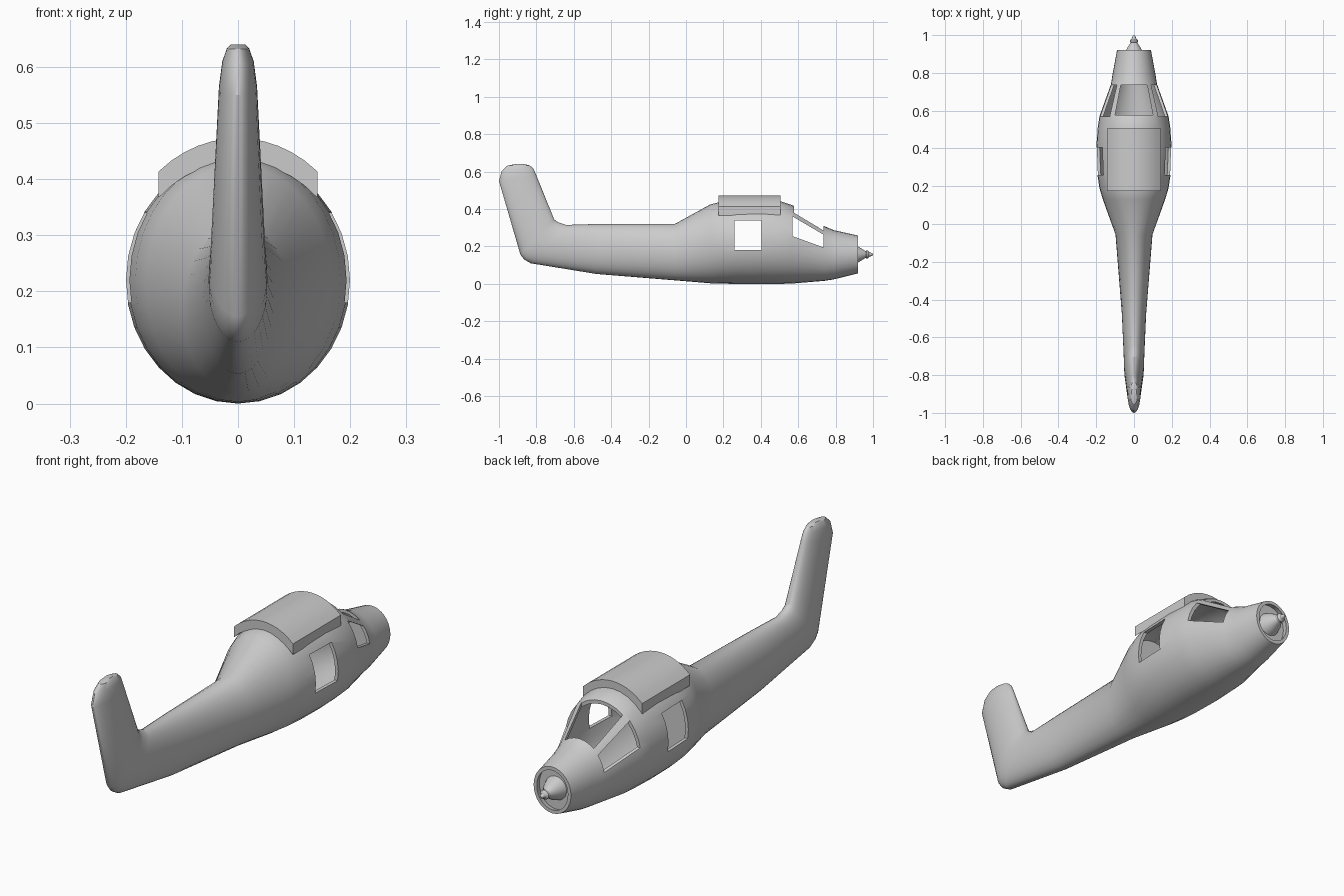
import bpy, bmesh
from math import sin, cos, pi, sqrt, radians

if "Cube" in bpy.data.objects:
    bpy.data.objects.remove(bpy.data.objects["Cube"])

SEG = 32
SHELL = 0.015


def make(name, verts, faces):
    me = bpy.data.meshes.new(name)
    me.from_pydata(verts, [], faces)
    bm = bmesh.new()
    bm.from_mesh(me)
    bmesh.ops.remove_doubles(bm, verts=bm.verts, dist=1e-5)
    bmesh.ops.recalc_face_normals(bm, faces=bm.faces)
    bm.to_mesh(me)
    bm.free()
    ob = bpy.data.objects.new(name, me)
    bpy.context.collection.objects.link(ob)
    return ob


def loft(name, rings):
    """Skin a closed body through rings of points, with capped ends."""
    n = len(rings[0])
    verts = [p for r in rings for p in r]
    faces = [(i * n + j, i * n + (j + 1) % n, (i + 1) * n + (j + 1) % n, (i + 1) * n + j)
             for i in range(len(rings) - 1) for j in range(n)]
    faces += [tuple(range(n)), tuple(range(len(verts) - n, len(verts)))]
    return make(name, verts, faces)


def ellipse(ay, az, by, bz, w, inset=0):
    """Elliptical ring between keel point a and spine point b, half width w."""
    cy, cz, hy, hz = (ay + by) / 2, (az + bz) / 2, (by - ay) / 2, (bz - az) / 2
    k = 1 - inset / sqrt(hy * hy + hz * hz)
    return [((w - inset) * sin(2 * pi * j / SEG),
             cy + hy * k * cos(2 * pi * j / SEG),
             cz + hz * k * cos(2 * pi * j / SEG)) for j in range(SEG)]


def smooth(ob):
    bpy.ops.object.select_all(action='DESELECT')
    ob.select_set(True)
    bpy.context.view_layer.objects.active = ob
    bpy.ops.object.shade_smooth_by_angle(angle=radians(30))


def cut(ob, cutter):
    mod = ob.modifiers.new("cut", 'BOOLEAN')
    mod.operation, mod.solver, mod.object = 'DIFFERENCE', 'EXACT', cutter
    bpy.context.view_layer.objects.active = ob
    bpy.ops.object.modifier_apply(modifier=mod.name)
    bpy.data.objects.remove(cutter)


# Fuselage: fin tip, tail boom, cabin, then cowl
tail = [
    (-.915, .64, -.865, .64, .013),
    (-.955, .632, -.835, .633, .02),
    (-.985, .605, -.815, .615, .028),
    (-1.0, .55, -.80, .58, .034),
    (-.885, .155, -.705, .345, .05),
    (-.865, .13, -.685, .33, .052),
    (-.83, .11, -.64, .315, .053),
    (-.48, .053, -.48, .32, .064),
    (-.05, .018, -.06, .32, .098),
]
cabin = [
    (.13, .003, .13, .425, .165),
    (.19, .001, .19, .44, .183),
    (.27, 0, .27, .44, .195),
    (.40, 0, .40, .44, .2),
    (.51, 0, .51, .44, .192),
    (.57, .002, .57, .42, .183),
    (.74, .016, .74, .308, .122),
    (.79, .024, .79, .287, .114),
    (.92, .056, .92, .258, .09),
]
rings = [ellipse(*s) for s in tail + cabin]
rings += [ellipse(*s, inset=SHELL) for s in reversed(cabin)]
fuselage = loft("fuselage", rings)

# Window openings: front windscreen, side panes, door windows
cut(fuselage, loft("windscreen_cutter",
                   [[(-.1, .578, z), (.1, .578, z), (.07, .735, z), (-.07, .735, z)]
                    for z in (.25, .6)]))
for outline in ([(.57, .36), (.57, .255), (.735, .195), (.735, .263)],
                [(.26, .18), (.405, .18), (.405, .34), (.26, .34)]):
    cut(fuselage, loft("side_window_cutter",
                       [[(x, y, z) for y, z in outline] for x in (-.4, .4)]))
smooth(fuselage)

# Wing saddle: curved pad lying on the cabin roof
xs = [-.142 + .284 * i / 12 for i in range(13)]
profile = [(x, .22 + .253 * sqrt(1 - (x / .22) ** 2)) for x in xs]
profile += [(x, .22 + .211 * sqrt(1 - (x / .197) ** 2)) for x in reversed(xs)]
smooth(loft("wing_saddle", [[(x, y, z) for x, z in profile] for y in (.175, .505)]))


def turned(name, prof, z):
    """Turn a (y, radius) profile around the nose axis."""
    return loft(name, [[(r * sin(2 * pi * j / SEG), y, z + r * cos(2 * pi * j / SEG))
                        for j in range(SEG)] for y, r in prof])


# Firewall inside the cowl and spinner in front of it
smooth(loft("firewall", [ellipse(y, .053, y, .262, .094, .012) for y in (.88, .895)]))
smooth(turned("spinner", [(.885, .055), (.925, .04), (.962, .017), (.964, .021),
                          (.974, .02), (.982, .011), (.994, .008), (1.0, .003)], .157))
